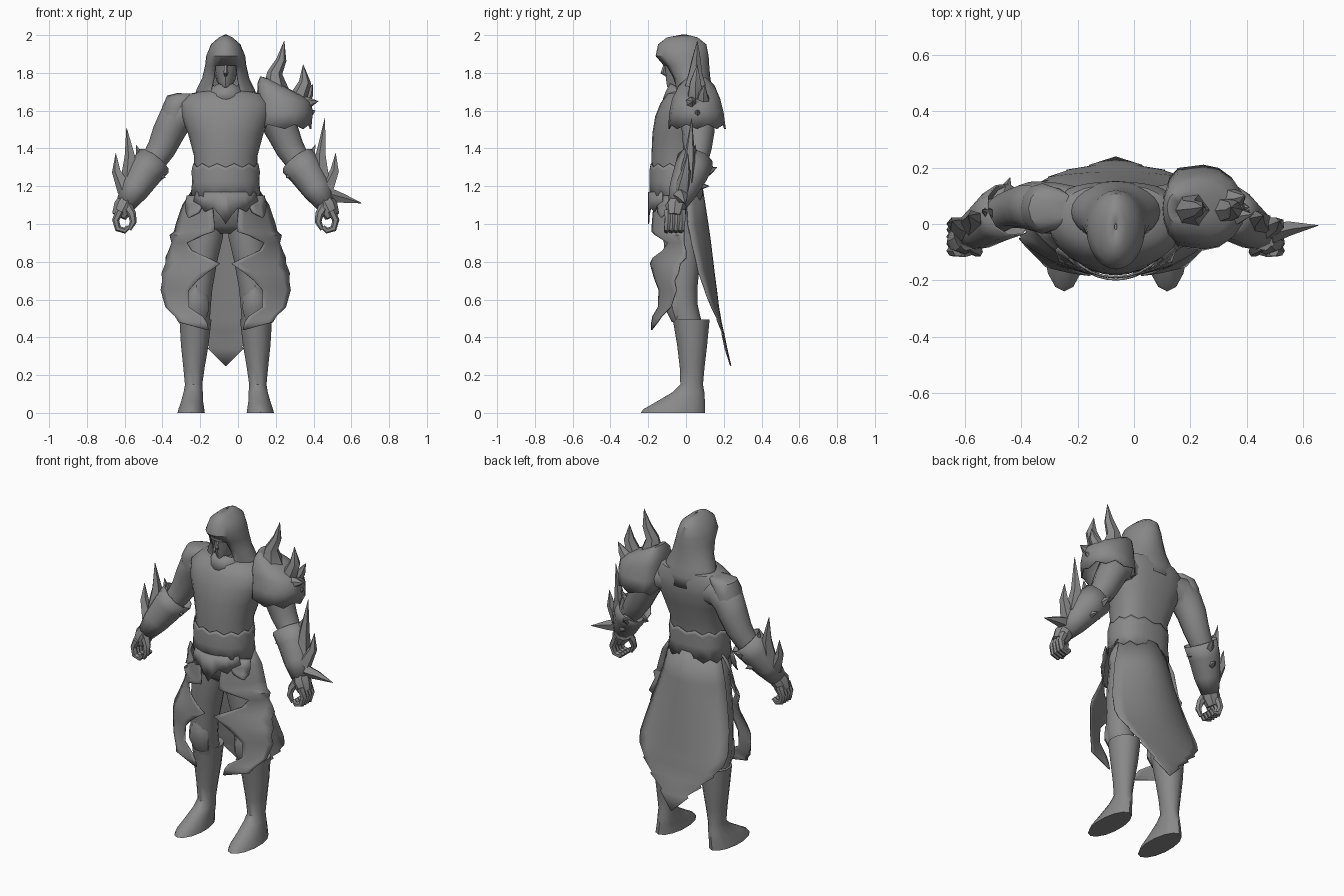
import bpy, bmesh, math
from mathutils import Vector

CX = -0.065  # body centre line
grey = bpy.data.materials.new("stone_grey")
grey.diffuse_color = (0.25, 0.25, 0.25, 1)


def finish(name, bm, thick=0, angle=40):
    bmesh.ops.recalc_face_normals(bm, faces=bm.faces)
    me = bpy.data.meshes.new(name)
    bm.to_mesh(me)
    bm.free()
    ob = bpy.data.objects.new(name, me)
    bpy.context.collection.objects.link(ob)
    me.materials.append(grey)
    if thick:
        mod = ob.modifiers.new("thickness", 'SOLIDIFY')
        mod.thickness, mod.offset = thick, 0
    bpy.ops.object.select_all(action='DESELECT')
    ob.select_set(True)
    bpy.context.view_layer.objects.active = ob
    bpy.ops.object.shade_smooth_by_angle(angle=math.radians(angle))
    return ob


def skin(bm, rings, closed=True, caps=True):
    vs = [[bm.verts.new(p) for p in r] for r in rings]
    n = len(vs[0])
    for a, b in zip(vs, vs[1:]):
        for i in range(n if closed else n - 1):
            j = (i + 1) % n
            bm.faces.new((a[i], a[j], b[j], b[i]))
    if caps:
        bm.faces.new(vs[0])
        bm.faces.new(vs[-1])


def loft(name, rows, n=16, caps=True, zig={}, thick=0, cut=None, tilt={}, flat_in=False, square=1):
    """Horizontal rings: (z, centre x, half width, front y, back y)."""
    bm = bmesh.new()
    rings = []
    for k, (z, cx, h, yf, yb) in enumerate(rows):
        ring = []
        for i in range(n):
            a = 2 * math.pi * i / n
            dz = zig.get(k, 0) * (1 if i % 2 else -1)
            sx, cy = math.sin(a), math.cos(a)
            if flat_in and sx < 0:
                sx = -abs(sx) ** 0.45
            if cy < 0:  # broader back
                sx = math.copysign(abs(sx) ** square, sx)
                cy = -abs(cy) ** square
            ring.append((cx + h * sx, (yf + yb) / 2 - (yb - yf) / 2 * cy,
                         z + dz - tilt.get(k, 0) * h * sx))
        rings.append(ring)
    skin(bm, rings, caps=caps)
    if cut:
        bmesh.ops.delete(bm, geom=[f for f in bm.faces if cut(f.calc_center_median())],
                         context='FACES')
    return finish(name, bm, thick)


def tube(name, pts, n=8, s=None, caps=True, thick=0):
    """Rings across a path of (x, y, z, radius); s mirrors about the body."""
    if s:
        pts = [(CX + s * x, y, z, r) for x, y, z, r in pts]
    P = [Vector(p[:3]) for p in pts]
    rings = []
    for i, p in enumerate(P):
        d = (P[min(i + 1, len(P) - 1)] - P[max(i - 1, 0)]).normalized()
        u = d.cross(Vector((0, 1, 0.1))).normalized()
        v = d.cross(u)
        r = max(pts[i][3], 0.001)
        rings.append([p + r * (u * math.cos(2 * math.pi * k / n) +
                               v * math.sin(2 * math.pi * k / n)) for k in range(n)])
    bm = bmesh.new()
    skin(bm, rings, caps=caps)
    return finish(name, bm, thick)


def cloth(name, rows, s=1, n=6):
    """Curved sheet from rows (z, inner x, outer x, y at middle, y at edge)."""
    bm = bmesh.new()
    rings = []
    for z, xi, xo, ym, ye in rows:
        xs = [xi + (xo - xi) * k / n for k in range(n + 1)]
        m = max(abs(xi), abs(xo))
        rings.append([(CX + s * x, ym + (ye - ym) * (x / m) ** 2, z) for x in xs])
    skin(bm, rings, closed=False, caps=False)
    finish(name, bm, 0.006)


# torso, belt, hips
loft("torso", [(z, CX, h, f, b) for z, h, f, b in [
    (1.10, .165, -.17, .07), (1.25, .167, -.18, .078), (1.36, .168, -.183, .092),
    (1.48, .20, -.178, .13), (1.57, .235, -.163, .15), (1.64, .24, -.135, .15),
    (1.69, .19, -.10, .138), (1.71, .09, -.06, .11)]], 24, square=.75)
loft("belt", [(1.31, CX, .174, -.188, .089), (1.29, CX, .178, -.191, .09),
              (1.22, CX, .175, -.191, .086), (1.14, CX, .185, -.190, .088)],
     24, caps=False, zig={0: .01, 1: .01, 3: .012}, thick=.006, square=.8)
loft("hips", [(1.18, CX, .17, -.175, .065), (1.08, CX, .20, -.16, .06),
              (.99, CX, .19, -.13, .06), (.95, CX, .09, -.08, .05)])

# zigzag apron below the belt
bm = bmesh.new()
drops = [(0, 1.0), (.03, 1.045), (.065, 1.085), (.11, 1.065), (.135, 1.10), (.17, 1.12)]
cols = [(-x, z) for x, z in drops[:0:-1]] + drops
skin(bm, [[(CX + x * k, -.198 + 2.6 * x * x, z if k == 1 else 1.17) for x, z in cols]
          for k in (.92, 1)], closed=False, caps=False)
finish("apron", bm, .006)

# hood with open face, head, collar
loft("hood", [(z, CX, h, f, b) for z, h, f, b in [
    (1.60, .13, .0, .15), (1.665, .162, -.045, .149), (1.71, .152, -.06, .138),
    (1.77, .122, -.075, .126), (1.84, .106, -.115, .12), (1.89, .10, -.158, .117),
    (1.95, .075, -.145, .105), (1.985, .035, -.10, .06), (2.0, .004, -.02, .0)]], 24,
    caps=False, thick=.006,
    cut=lambda c: c.z < 1.865 and abs(c.x - CX) < .058 and c.y < 0.03)
loft("head", [(z, CX, h, f, b) for z, h, f, b in [
    (1.69, .045, -.05, .05), (1.725, .03, -.10, .05), (1.76, .05, -.105, .06),
    (1.82, .062, -.11, .07), (1.87, .065, -.125, .07), (1.92, .04, -.08, .05)]], 12)
tube("nose", [(CX, -.11, 1.85, .008), (CX, -.122, 1.80, .014), (CX, -.10, 1.785, .008)], 5)
loft("collar", [(1.66, CX, .10, -.12, .06), (1.70, CX, .085, -.105, .06),
                (1.735, CX, .07, -.09, .06)], 12, caps=False, zig={2: .008}, thick=.006)

# back cloth with ragged hem
cloth("back_cloth", [(z, -h, h, m, e) for z, h, m, e in [
    (1.18, .17, .088, .0), (1.0, .215, .116, .01), (.9, .24, .13, .03),
    (.75, .278, .148, .065), (.62, .30, .165, .11), (.56, .288, .172, .135),
    (.50, .235, .183, .165), (.49, .24, .184, .165), (.43, .165, .197, .19),
    (.42, .175, .2, .19), (.35, .085, .214, .205), (.34, .095, .216, .207),
    (.25, .004, .237, .236)]], n=10)

for s, side in ((-1, "right"), (1, "left")):
    # ragged front flap wrapping round the hip
    cloth(side + "_front_flap", [
        (1.17, .08, .182, -.188, .0), (1.10, .07, .228, -.188, .0), (1.0, .06, .262, -.188, -.01),
        (.96, .06, .272, -.19, -.01), (.94, .12, .295, -.19, -.01), (.90, .205, .285, -.19, -.01),
        (.86, .18, .30, -.19, 0), (.82, .09, .318, -.19, 0), (.79, .03, .318, -.19, -.03),
        (.74, .10, .338, -.188, -.04), (.70, .15, .335, -.188, -.06), (.65, .195, .343, -.187, -.05),
        (.56, .195, .318, -.187, -.08), (.51, .12, .268, -.187, -.13),
        (.48, .10, .25, -.187, -.15), (.44, .09, .10, -.187, -.18)], s)
    # small plate hanging over the hip
    cloth(side + "_hip_plate", [(1.15, .15, .205, -.175, -.08), (1.10, .12, .215, -.185, -.09),
                                (1.06, .14, .21, -.19, -.10), (1.035, .19, .20, -.17, -.13)], s, 3)
    # legs and boots
    loft(side + "_thigh", [(z, CX + s * x, h, f, b) for z, x, h, f, b in [
        (1.05, .10, .09, -.12, .05), (.93, .112, .10, -.12, .07), (.80, .135, .092, -.11, .075),
        (.66, .148, .08, -.10, .06), (.58, .152, .076, -.095, .06), (.45, .155, .07, -.06, .09)]], 14)
    loft(side + "_knee_guard", [(z, CX + s * .155, h, f, .0) for z, h, f in [
        (.68, .02, -.10), (.62, .065, -.11), (.55, .07, -.11), (.48, .05, -.075)]], 10)
    loft(side + "_boot", [(z, CX + s * x, h, f, b) for z, x, h, f, b in [
        (.49, .16, .07, -.05, .10), (.495, .16, .087, -.07, .125), (.36, .164, .075, -.047, .112),
        (.24, .168, .058, -.033, .098), (.15, .17, .047, -.03, .09), (.11, .172, .052, -.07, .097),
        (.06, .178, .06, -.155, .10), (.02, .182, .07, -.225, .10), (0, .183, .074, -.24, .10)]], 14)
    # arm
    tube(side + "_arm", [(.13, .045, 1.585, .085), (.21, .055, 1.595, .092), (.27, .06, 1.55, .092),
                         (.305, .065, 1.48, .085), (.34, .06, 1.40, .076), (.385, .05, 1.33, .066),
                         (.46, .0, 1.22, .055), (.525, -.04, 1.12, .045)], 12, s)
    # gauntlet with flared cuff
    tube(side + "_gauntlet", [(.38, .05, 1.335, .097), (.43, .025, 1.27, .09),
                              (.485, -.015, 1.18, .074), (.53, -.045, 1.105, .05)],
         10, s, caps=False, thick=.006)
    spikes = [
        [(.51, .0, 1.22, .05), (.505, .02, 1.36, .03), (.525, .03, 1.51 if s < 0 else 1.56, 0)],
        [(.53, -.02, 1.18, .045), (.578, .0, 1.28, .025), (.582, .01, 1.375, 0)],
        [(.46, .03, 1.28, .04), (.455, .04, 1.37, .02), (.475, .05, 1.42, 0)],
        [(.41, .07, 1.28, .045), (.39, .12, 1.28, .025), (.375, .165, 1.30, 0)],
        [(.45, .03, 1.22, .04), (.44, .08, 1.20, .02), (.43, .125, 1.20, 0)],
        [(.38, .03, 1.28, .04), (.345, .03, 1.26, .03), (.32, .0, 1.245, 0)]]
    if s > 0:
        spikes.append([(.55, -.03, 1.15, .04), (.62, -.015, 1.135, .026), (.72, -.005, 1.11, 0)])
    for i, p in enumerate(spikes):
        tube(f"{side}_gauntlet_spike_{i}", p, 5, s)
    # curled hand
    tube(side + "_palm", [(.515, -.035, 1.14, .045), (.54, -.055, 1.09, .055),
                          (.565, -.06, 1.04, .04)], 8, s)
    for i, y in enumerate((-.02, -.045, -.07, -.095)):
        tube(f"{side}_finger_{i}", [(.56, y, 1.07, .022), (.583, y, 1.02, .019),
                                    (.57, y - .005, .975, .018), (.535, y - .008, .965, .016),
                                    (.515, y - .005, .985, .012)], 6, s)
    tube(side + "_thumb", [(.525, -.07, 1.10, .03), (.495, -.09, 1.05, .022),
                           (.49, -.1, 1.01, .018), (.51, -.1, .97, .01)], 6, s)

# large spiked shoulder guard, sloping outward, flat towards the neck
loft("shoulder_guard", [(1.515, .247, .137, -.09, .207), (1.59, .25, .142, -.085, .195),
                        (1.66, .245, .14, -.07, .178), (1.71, .225, .118, -.045, .155),
                        (1.745, .195, .075, .0, .115), (1.755, .185, .02, .03, .075)],
     16, caps=False, zig={0: .012}, thick=.008, flat_in=True,
     tilt={2: .12, 3: .3, 4: .45, 5: .5})
for i, p in enumerate([
        [(.20, .05, 1.71, .07), (.195, .05, 1.80, .04), (.23, .055, 1.87, .027), (.245, .06, 1.97, 0)],
        [(.31, .05, 1.65, .05), (.355, .05, 1.75, .033), (.345, .06, 1.845, 0)],
        [(.33, .03, 1.62, .05), (.375, .03, 1.645, .03), (.425, .035, 1.65, 0)],
        [(.33, .09, 1.64, .045), (.375, .09, 1.69, .025), (.395, .10, 1.74, 0)],
        [(.36, .06, 1.58, .035), (.385, .06, 1.59, .02), (.41, .06, 1.60, 0)]]):
    tube(f"shoulder_spike_{i}", p, 6)

# small plain shoulder cap
loft("shoulder_cap", [(1.56, -.335, .078, -.03, .145), (1.62, -.325, .077, -.035, .145),
                      (1.665, -.30, .075, -.025, .135), (1.685, -.265, .055, .0, .115),
                      (1.69, -.24, .02, .02, .09)], 12, zig={0: .008}, tilt={2: .2, 3: .15})
